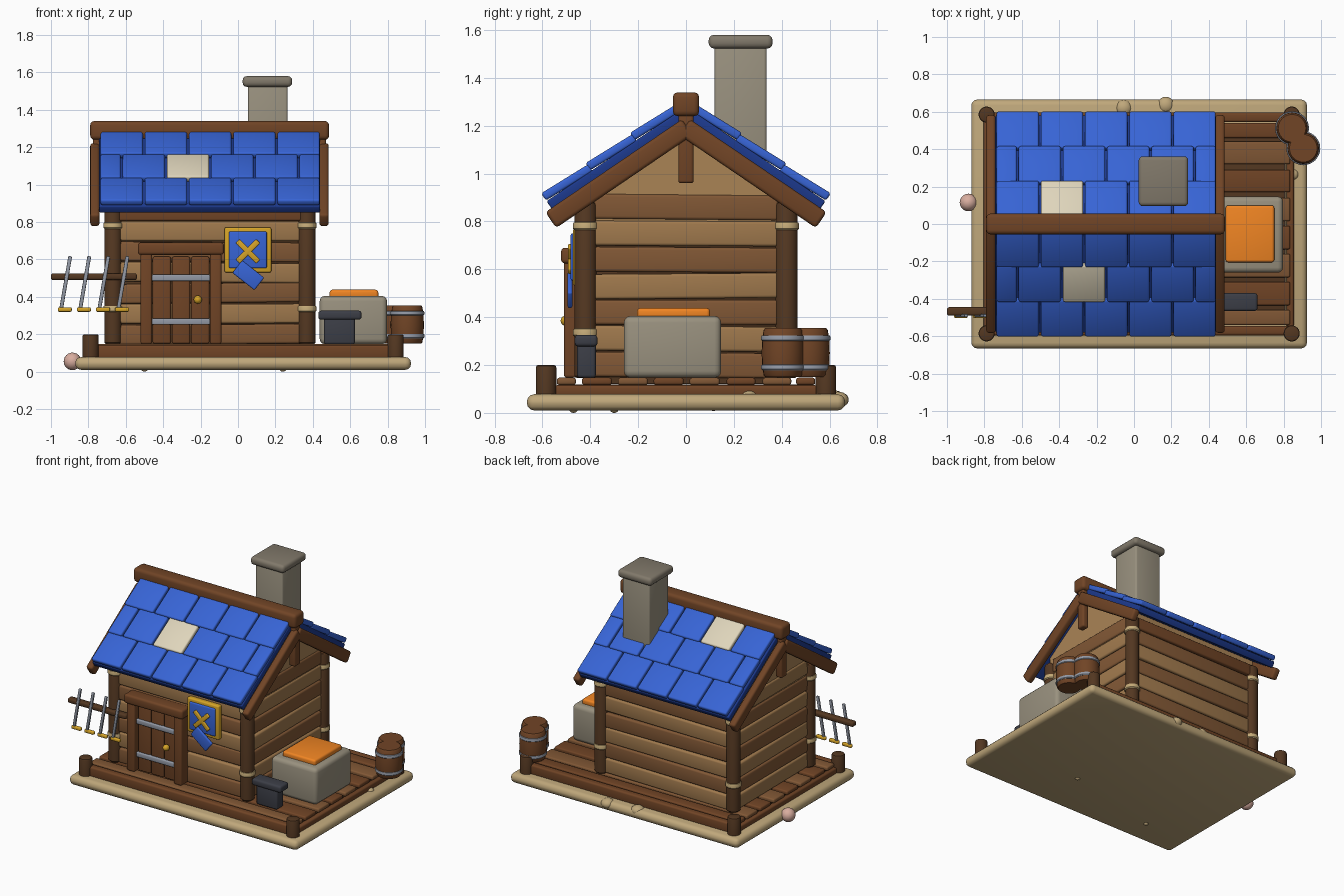
import bpy, bmesh, math, random
from mathutils import Matrix, Vector, Euler

if "Cube" in bpy.data.objects:
    bpy.data.objects.remove(bpy.data.objects["Cube"])

random.seed(4)
MATS = {}
COLORS = {
    "wood": (112, 70, 42), "dark_wood": (84, 58, 38), "plank_a": (158, 120, 78),
    "plank_b": (128, 88, 56), "tan": (168, 130, 86), "sand": (190, 166, 122),
    "rope": (196, 170, 120), "blue": (58, 100, 212), "navy": (34, 60, 140),
    "cream": (222, 212, 186), "stone": (152, 144, 126), "stone_cap": (128, 120, 106),
    "steel": (146, 152, 164), "iron": (62, 64, 72), "gold": (212, 162, 44),
    "ember": (240, 132, 40), "pink": (216, 172, 158),
}


def mat(key):
    if key not in MATS:
        m = bpy.data.materials.new(key)
        m.diffuse_color = [(c / 255) ** 2.2 for c in COLORS[key]] + [1]
        m.use_nodes = True
        m.node_tree.nodes["Principled BSDF"].inputs["Base Color"].default_value = m.diffuse_color
        MATS[key] = m
    return MATS[key]


def finish(name, bm, color):
    bmesh.ops.recalc_face_normals(bm, faces=bm.faces)
    me = bpy.data.meshes.new(name)
    bm.to_mesh(me)
    bm.free()
    me.materials.append(mat(color))
    ob = bpy.data.objects.new(name, me)
    bpy.context.collection.objects.link(ob)
    return ob


def block(name, center, size, color, bevel=0.012, rot=(0, 0, 0)):
    bm = bmesh.new()
    bmesh.ops.create_cube(bm, size=1)
    bmesh.ops.scale(bm, vec=size, verts=bm.verts)
    b = min(bevel, min(size) * 0.45)
    bmesh.ops.bevel(bm, geom=bm.edges[:], offset=b, segments=3, profile=0.5, affect='EDGES')
    bm.transform(Matrix.Translation(center) @ Euler(rot).to_matrix().to_4x4())
    return finish(name, bm, color)


def box(name, x, y, z, color, bevel=0.012, rot=(0, 0, 0)):
    c = [(p[0] + p[1]) / 2 for p in (x, y, z)]
    return block(name, c, [p[1] - p[0] for p in (x, y, z)], color, bevel, rot)


def lathe(name, profile, loc, color, seg=24):
    bm = bmesh.new()
    vs = [bm.verts.new((r, 0, z)) for r, z in profile]
    es = [bm.edges.new(p) for p in zip(vs, vs[1:])]
    bmesh.ops.spin(bm, geom=vs + es, cent=(0, 0, 0), axis=(0, 0, 1),
                   angle=math.tau, steps=seg, use_duplicate=False)
    bmesh.ops.remove_doubles(bm, verts=bm.verts, dist=1e-5)
    bm.transform(Matrix.Translation(loc))
    return finish(name, bm, color)


def post(name, x, y, z0, z1, r, color, b=0.01):
    return lathe(name, [(0, z0), (r - b, z0), (r, z0 + b), (r, z1 - b),
                        (r - b * .3, z1 - b * .3), (r - b, z1), (0, z1)], (x, y, 0), color)


def ball(name, loc, radii, color):
    bm = bmesh.new()
    bmesh.ops.create_uvsphere(bm, u_segments=20, v_segments=12, radius=1)
    bm.transform(Matrix.Translation(loc) @ Matrix.Diagonal((*radii, 1)))
    return finish(name, bm, color)


def prism(name, outline, x0, x1, color):
    bm = bmesh.new()
    f = bm.faces.new([bm.verts.new((x0, y, z)) for y, z in outline])
    ext = bmesh.ops.extrude_face_region(bm, geom=[f])["geom"]
    bmesh.ops.translate(bm, vec=(x1 - x0, 0, 0),
                        verts=[v for v in ext if isinstance(v, bmesh.types.BMVert)])
    return finish(name, bm, color)


# ground slab and pebbles
box("ground_slab", (-.87, .925), (-.665, .665), (.01, .078), "sand", .032)
for i, (x, y, z, r) in enumerate([(-.055, .62, .06, .045), (.17, .635, .055, .045), (.85, .265, .07, .03),
                                  (-.5, -.47, .02, .02), (.24, -.3, .02, .02)]):
    ball(f"pebble_{i}", (x, y, z), (r, r, r * .75 if i < 3 else r), "sand")
ball("pink_pebble", (-.885, .115, .055), (.047, .047, .047), "pink")

# deck: joists, planks, corner posts
box("deck_bed", (-.76, .81), (-.54, .54), (.07, .118), "dark_wood")
for s in (-1, 1):
    box("deck_beam_long", (-.78, .83), (s * .57 - .025, s * .57 + .025), (.07, .142), "wood")
    box("deck_beam_end", (.025 + s * .81 - .02, .025 + s * .81 + .02), (-.55, .55), (.07, .116), "wood")
    for x in (-.788, .843):
        post("deck_post", x, s * .585, .06, .2, .043, "dark_wood")
for i, (a, b) in enumerate([(-.54, -.46), (-.435, -.31), (-.285, -.16), (-.135, -.01),
                            (.015, .14), (.17, .29), (.32, .44), (.46, .54)]):
    box(f"deck_plank_{i}", (-.79, .835), (a, b), (.117, .147), ("plank_b", "wood")[i % 2], .01)

# house core and gables
WX0, WX1 = -.668, .368
box("wall_core", (WX0, WX1), (-.415, .415), (.12, .86), "dark_wood", .005)
prism("gable_panel", [(-.42, .8), (.42, .8), (.42, .94), (0, 1.225), (-.42, .94)],
      WX0 - .012, WX1 + .012, "tan")

# wall planks, slightly crooked
for i in range(7):
    z = .2 + i * .11
    for s in (-1, 1):
        t = random.uniform(-.012, .012)
        if i < 6:
            block(f"long_wall_plank_{i}", (-.15, s * .415, z), (.99, .05, .104),
                  ("plank_b", "plank_a")[(i + (s > 0)) % 2], .012, (0, t, 0))
        block(f"end_wall_plank_{i}", (-.15 + s * .515, 0, z), (.05, .77, .104),
              ("plank_a", "plank_b")[(i + (s > 0)) % 2], .012, (t, 0, 0))

# corner columns with rope bands, wall plates
for s in (-1, 1):
    for x in (WX0, WX1):
        post("corner_column", x, s * .42, .145, .88, .046, "dark_wood")
        for z in (.335, .78):
            post("rope_band", x, s * .42, z - .018, z + .018, .052, "rope", .008)
    box("wall_plate", (WX0 - .04, WX1 + .04), (s * .42 - .03, s * .42 + .03), (.805, .89), "wood")

# roof: slab, shingles, barge boards, ridge
A = math.radians(34.2)
T = .036
for s in (-1, 1):
    side = "front" if s < 0 else "back"
    up = Vector((0, -s * math.cos(A), math.sin(A)))
    nrm = Vector((0, s * math.sin(A), math.cos(A)))
    slab = Vector((-.152, s * .59, .895)) + up * .345 - nrm * .035
    block(f"roof_slab_{side}", slab, (1.18, .69, .045), "navy", .008, (-s * A, 0, 0))
    tilt = A - math.radians(2.5)
    for row in range(3):
        low = Vector((0, s * (.605 - .185 * row), .918 + .126 * row))
        edges = [-.74 + .2365 * k for k in range(6)]
        if row == 1:
            edges = [-.74] + [-.74 + .2365 * (k + .5) for k in range(5)] + [.4425]
        for k, (a, b) in enumerate(zip(edges, edges[1:])):
            pale = (s < 0 and row == 1 and k == 2) or (s > 0 and row == 2 and k == 1)
            c = low + Vector((0, -s * math.cos(tilt), math.sin(tilt))) * .115 - nrm * T / 2
            c.x = (a + b) / 2
            block(f"shingle_{side}_{row}_{k}", c, (b - a - .011, .232, T),
                  "cream" if pale else "blue", .011, (-s * tilt, 0, 0))
    for x in (-.765, .46):
        mid = Vector((x, s * .28, 1.0))
        block(f"barge_board_{side}", mid, (.05, .69, .08), "wood", .015, (-s * A, 0, 0))
for x in (-.75, .445):
    box("king_post", (x - .025, x + .025), (-.032, .032), (.96, 1.25), "wood")
box("ridge_beam", (-.79, .487), (-.055, .055), (1.24, 1.34), "wood", .022)

# chimney
box("chimney", (.053, .265), (.12, .337), (.95, 1.54), "stone", .012)
box("chimney_cap", (.025, .29), (.095, .362), (1.523, 1.58), "stone_cap", .022)

# door
for x in (-.49, -.12):
    box("door_jamb", (x - .031, x + .031), (-.51, -.42), (.147, .635), "wood")
box("door_lintel", (-.535, -.075), (-.522, -.42), (.625, .69), "wood", .015)
for i in range(3):
    x = -.459 + i * .103
    box(f"door_plank_{i}", (x + .003, x + .1), (-.475, -.43), (.15, .615), "wood", .01)
for z in (.268, .502):
    box("door_strap", (-.46, -.15), (-.49, -.465), (z - .017, z + .017), "steel", .006)
ball("door_knob", (-.215, -.5, .385), (.022, .024, .022), "gold")

# emblem plaque with crossed bars and ribbon
box("plaque_frame", (-.072, .178), (-.472, -.43), (.53, .772), "gold", .01)
box("plaque_panel", (-.048, .154), (-.482, -.44), (.553, .75), "blue", .008)
for s in (-1, 1):
    block("plaque_cross", (.053, -.482, .643), (.155, .022, .03), "gold", .006, (0, s * math.pi / 4, 0))
block("plaque_ribbon", (.055, -.485, .515), (.15, .02, .085), "blue", .008, (0, math.radians(38), 0))

# rack of leaning blades
box("rack_bar", (-1.0, -.54), (-.49, -.445), (.49, .525), "dark_wood", .012)
lean = math.atan2(.05, .29)
for i in range(4):
    x = -.922 + i * .102
    block(f"rack_blade_{i}", (x, -.49, .472), (.02, .016, .295), "steel", .005, (0, lean, 0))
    block(f"rack_hilt_{i}", (x - .004, -.49, .332), (.075, .024, .024), "gold", .008)

# anvil
box("anvil_base", (.46, .625), (-.455, -.377), (.147, .29), "iron", .012)
box("anvil_top", (.43, .66), (-.465, -.37), (.278, .326), "iron", .014)

# forge
box("forge_block", (.437, .797), (-.26, .147), (.147, .405), "stone", .028)
box("forge_embers", (.49, .75), (-.205, .1), (.39, .438), "ember", .014)

# barrels
for i, (x, y) in enumerate([(.845, .512), (.905, .405)]):
    lathe(f"barrel_{i}", [(0, .15), (.074, .15), (.081, .158), (.087, .2), (.089, .25), (.087, .3),
                          (.081, .346), (.074, .354), (0, .354)], (x, y, 0), "wood")
    for z in (.19, .312):
        post(f"barrel_hoop_{i}", x, y, z - .012, z + .012, .091, "steel", .005)

# smooth shading with sharp edges kept
for ob in bpy.data.objects:
    ob.select_set(True)
    bpy.context.view_layer.objects.active = ob
bpy.ops.object.shade_smooth_by_angle(angle=math.radians(40))
